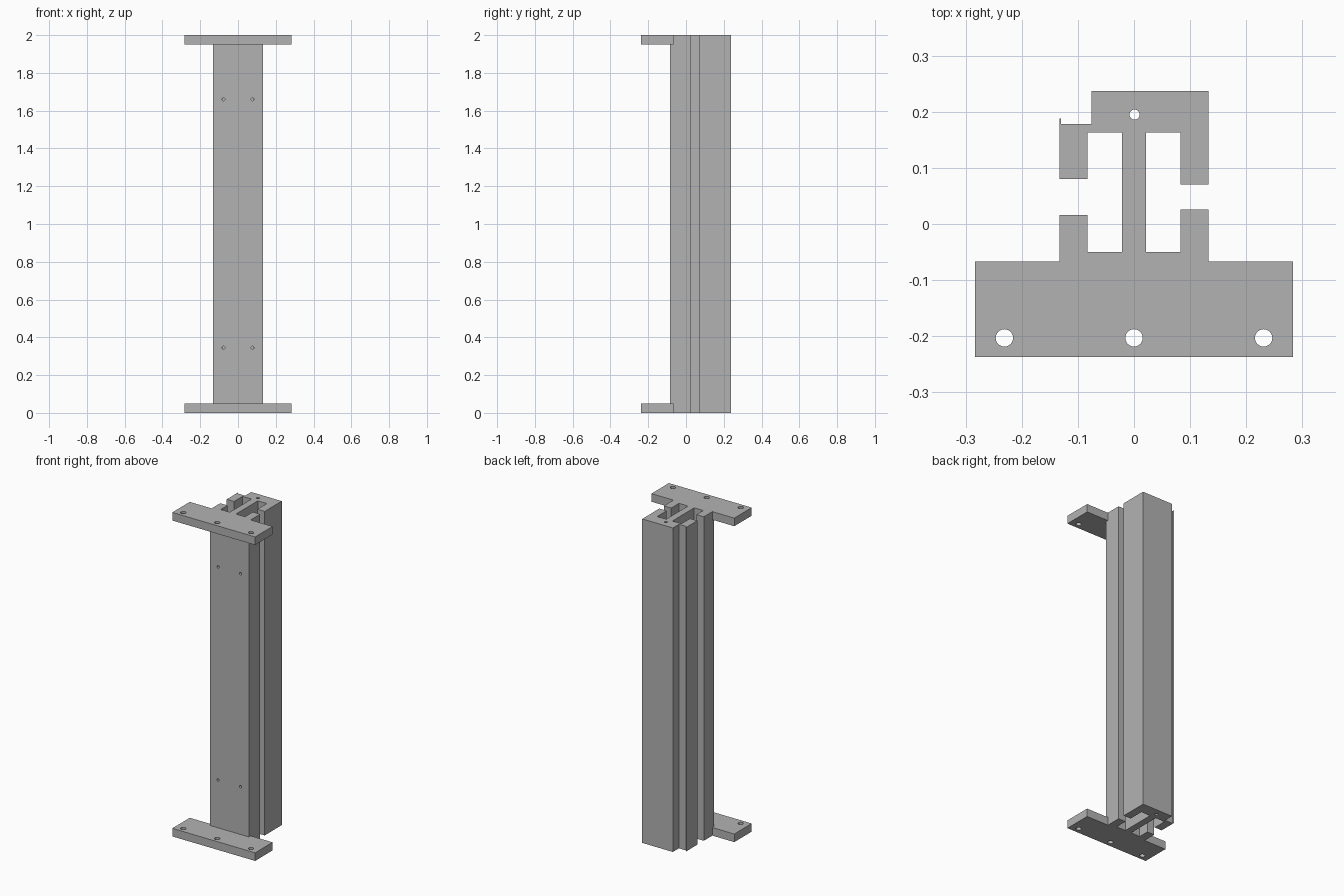
import bpy
import bmesh
from math import radians
from mathutils import Matrix

if "Cube" in bpy.data.objects:
    bpy.data.objects.remove(bpy.data.objects["Cube"])

grey = bpy.data.materials.new("plain grey")
grey.use_nodes = True
colour = (0.45, 0.45, 0.45, 1)
grey.diffuse_color = colour
grey.node_tree.nodes["Principled BSDF"].inputs["Base Color"].default_value = colour

HEIGHT, PLATE = 2.0, 0.05
SIDE, FRONT, BACK = 0.133, -0.085, 0.237


def add_object(name, bm):
    bmesh.ops.recalc_face_normals(bm, faces=bm.faces)
    mesh = bpy.data.meshes.new(name)
    bm.to_mesh(mesh)
    bm.free()
    mesh.materials.append(grey)
    obj = bpy.data.objects.new(name, mesh)
    bpy.context.collection.objects.link(obj)
    return obj


def extrude_profile(name, points, bottom, height):
    bm = bmesh.new()
    face = bm.faces.new([bm.verts.new((x, y, bottom)) for x, y in points])
    top = bmesh.ops.extrude_face_region(bm, geom=[face], use_keep_orig=True)["geom"]
    verts = [v for v in top if isinstance(v, bmesh.types.BMVert)]
    bmesh.ops.translate(bm, verts=verts, vec=(0, 0, height))
    return add_object(name, bm)


def drill(obj, centres, radius, depth, along_y=False):
    """Cut round holes, then discard the cutter."""
    bm = bmesh.new()
    turn = Matrix.Rotation(radians(90), 4, "X") if along_y else Matrix()
    for c in centres:
        bmesh.ops.create_cone(bm, cap_ends=True, segments=24, radius1=radius,
                              radius2=radius, depth=depth,
                              matrix=Matrix.Translation(c) @ turn)
    cutter = add_object("hole_cutter", bm)
    cutter.hide_render = True
    mod = obj.modifiers.new("holes", "BOOLEAN")
    mod.operation, mod.solver, mod.object = "DIFFERENCE", "EXACT", cutter
    bpy.context.view_layer.objects.active = obj
    bpy.ops.object.modifier_apply(modifier=mod.name)
    bpy.data.objects.remove(cutter)


# Column: central web with two slotted side channels, a stepped back corner and a thin lip
web, inner, floor, roof = 0.021, 0.083, -0.05, 0.163
column = extrude_profile("column", [
    (-SIDE, FRONT), (SIDE, FRONT),
    (SIDE, 0.026), (inner, 0.026), (inner, floor), (web, floor),
    (web, roof), (inner, roof), (inner, 0.07), (SIDE, 0.07),
    (SIDE, BACK), (-0.076, BACK), (-0.076, 0.178),
    (-0.13, 0.178), (-0.13, 0.188), (-SIDE, 0.188),
    (-SIDE, 0.08), (-inner, 0.08), (-inner, roof), (-web, roof),
    (-web, floor), (-inner, floor), (-inner, 0.016), (-SIDE, 0.016),
], 0, HEIGHT)
drill(column, [(0.001, 0.195, HEIGHT / 2)], 0.009, HEIGHT + 0.2)

# Small screw holes through the front wall
drill(column, [(x, FRONT, z) for x in (-0.077, 0.077) for z in (0.345, 1.66)],
      0.008, 0.09, along_y=True)

# Mounting plates, notched around the column front
edge, wing, end = -0.237, -0.067, 0.283
for name, bottom in (("bottom_plate", 0), ("top_plate", HEIGHT - PLATE)):
    plate = extrude_profile(name, [
        (-end, edge), (end, edge), (end, wing), (SIDE, wing),
        (SIDE, FRONT), (-SIDE, FRONT), (-SIDE, wing), (-end, wing),
    ], bottom, PLATE)
    drill(plate, [(x, -0.203, bottom + PLATE / 2) for x in (-0.231, 0, 0.231)],
          0.0155, PLATE * 2)
